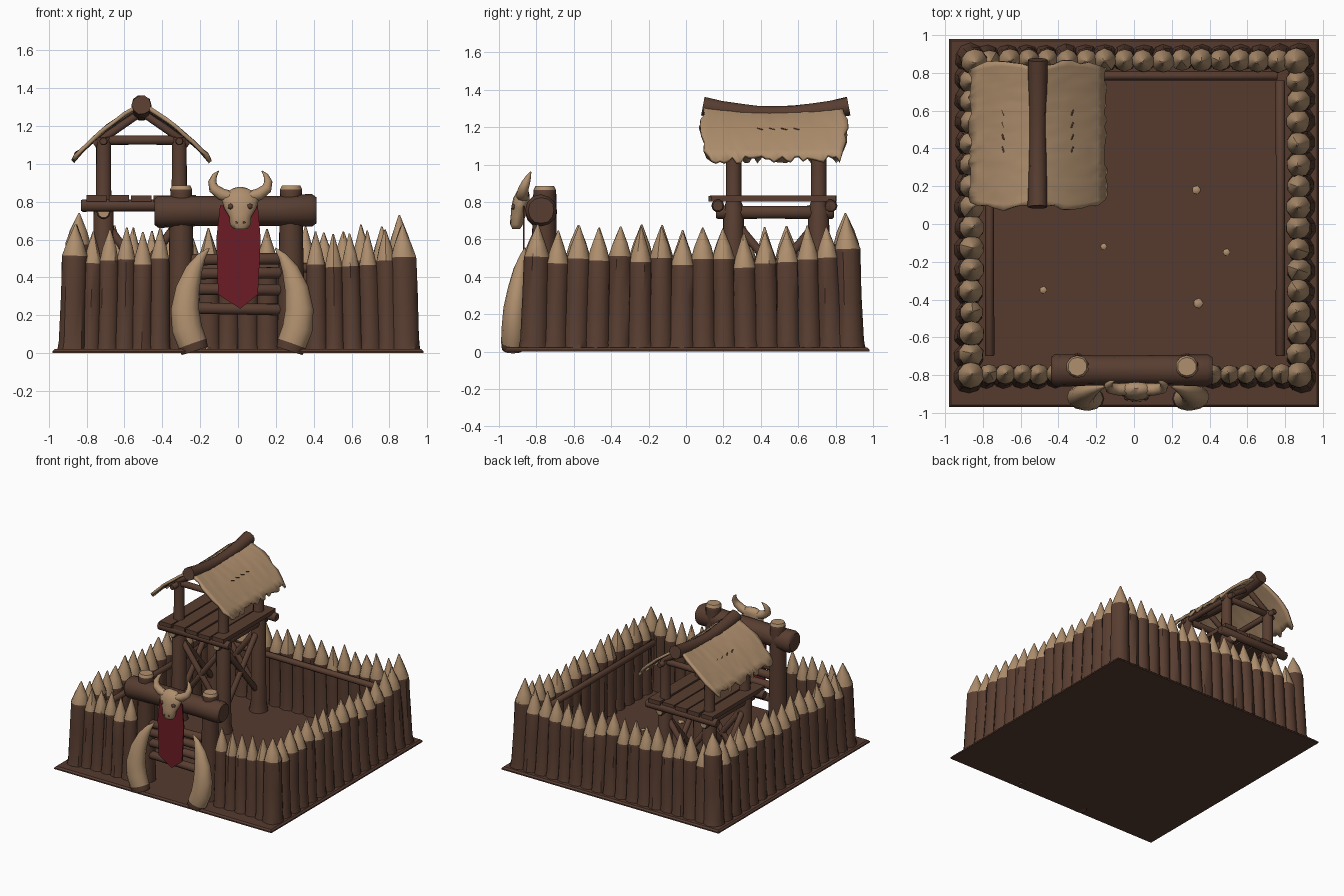
import bpy, bmesh, math, random
from mathutils import Vector

if "Cube" in bpy.data.objects:
    bpy.data.objects.remove(bpy.data.objects["Cube"])
random.seed(4)

def material(name, rgb):
    m = bpy.data.materials.new(name)
    m.diffuse_color = (*rgb, 1)
    m.use_nodes = True
    m.node_tree.nodes["Principled BSDF"].inputs["Base Color"].default_value = m.diffuse_color
    return m

WOOD = material("brown wood", (0.098, 0.047, 0.030))
BONE = material("pale bone", (0.43, 0.275, 0.155))
RED = material("red cloth", (0.15, 0.012, 0.018))
EARTH = material("brown earth", (0.092, 0.043, 0.028))

def finish(name, bm, mats, angle=50):
    bmesh.ops.recalc_face_normals(bm, faces=bm.faces)
    me = bpy.data.meshes.new(name)
    bm.to_mesh(me)
    bm.free()
    for m in mats:
        me.materials.append(m)
    ob = bpy.data.objects.new(name, me)
    bpy.context.collection.objects.link(ob)
    bpy.ops.object.select_all(action='DESELECT')
    ob.select_set(True)
    bpy.context.view_layer.objects.active = ob
    bpy.ops.object.shade_smooth_by_angle(angle=math.radians(angle))
    return ob

def tube(bm, pts, radii, sides=10, mats=None, caps=(0, 0), wobble=0.0):
    """Sweep an ellipse along a path; mats gives one material index per segment."""
    pts = [Vector(p) for p in pts]
    rings = []
    for i, p in enumerate(pts):
        t = (pts[min(i + 1, len(pts) - 1)] - pts[max(i - 1, 0)]).normalized()
        ref = Vector((0, 1, 0)) if abs(t.y) < 0.9 else Vector((1, 0, 0))
        u = (ref - t * ref.dot(t)).normalized()
        v = t.cross(u)
        r = radii[i] if isinstance(radii[i], tuple) else (radii[i], radii[i])
        ring = []
        for k in range(sides):
            a = 2 * math.pi * k / sides
            w = 1 + random.uniform(-wobble, wobble)
            ring.append(bm.verts.new(p + (u * math.cos(a) * r[0] + v * math.sin(a) * r[1]) * w))
        rings.append(ring)
    for i in range(len(rings) - 1):
        for k in range(sides):
            j = (k + 1) % sides
            f = bm.faces.new((rings[i][k], rings[i][j], rings[i + 1][j], rings[i + 1][k]))
            f.material_index = mats[i] if mats else 0
    for ring, c in ((rings[0][::-1], caps[0]), (rings[-1], caps[1])):
        bm.faces.new(ring).material_index = c

def beam(bm, a, b, r, caps=(0, 0)):
    """Straight log with slightly rounded ends."""
    a, b = Vector(a), Vector(b)
    d = (b - a).normalized() * r * 0.25
    tube(bm, [a, a + d, (a + b) / 2, b - d, b], [r * .8, r, r * .95, r, r * .8],
         caps=caps, wobble=0.03)

def box(bm, lo, hi):
    r = bmesh.ops.create_cube(bm, size=1)
    for v in r["verts"]:
        v.co = Vector([l + (c + .5) * (h - l) for l, h, c in zip(lo, hi, v.co)])

# Ground slab, bevelled edge
bm = bmesh.new()
box(bm, (-0.98, -0.97, 0), (0.98, 0.98, 0.022))
bmesh.ops.bevel(bm, geom=[e for e in bm.edges if all(v.co.z > 0.01 for v in e.verts)],
                offset=0.012, segments=1, affect='EDGES')
finish("ground_slab", bm, [EARTH], 30)

# Palisade walls of sharpened stakes
def stake(bm, x, y, r, top):
    s = top - random.uniform(0.16, 0.19)
    ox, oy = x * 0.018, y * 0.018          # slight inward lean
    jx, jy = random.uniform(-.008, .008), random.uniform(-.008, .008)
    p = lambda z: (x + ox * (1 - z / .5) + jx * z, y + oy * (1 - z / .5) + jy * z, z)
    tube(bm, [p(0.01), p(0.06), p(0.3), p(s - .02), p(s), p(s + .07), p(top)],
         [r * 1.2, r * 1.08, r * 1.03, r, r * .98, r * .66, 0.004],
         mats=[0, 0, 0, 0, 1, 1], caps=(0, 1), wobble=0.05)

def wall(name, a, b, n, r):
    bm = bmesh.new()
    for i in range(n):
        t = i / (n - 1)
        stake(bm, a[0] + (b[0] - a[0]) * t, a[1] + (b[1] - a[1]) * t,
              r * random.uniform(.95, 1.05), random.uniform(0.63, 0.68))
    finish(name, bm, [WOOD, BONE], 40)

wall("back_wall", (-0.76, 0.865), (0.76, 0.865), 16, 0.06)
wall("left_wall", (-0.86, -0.69), (-0.86, 0.76), 14, 0.064)
wall("right_wall", (0.87, -0.69), (0.87, 0.76), 14, 0.064)
wall("front_wall_left", (-0.77, -0.795), (-0.41, -0.795), 5, 0.053)
wall("front_wall_right", (0.41, -0.795), (0.78, -0.795), 5, 0.053)
bm = bmesh.new()
for x, y, h in ((-.85, .86, .74), (.86, .86, .73), (-.86, -.8, .68), (.87, -.8, .68)):
    stake(bm, x, y, 0.07, h)
finish("corner_stakes", bm, [WOOD, BONE], 40)

# Inner rails tying the stakes together
bm = bmesh.new()
beam(bm, (-.76, .785, .45), (.76, .785, .45), .025)
for x in (-.765, .775):
    beam(bm, (x, -.7, .45), (x, .76, .45), .025)
finish("wall_rails", bm, [WOOD])

# Gate posts, lintel and raised bars
bm = bmesh.new()
for x in (-.30, .28):
    tube(bm, [(x, -.76, .01), (x, -.76, .4), (x, -.755, .84), (x, -.755, .865), (x, -.755, .885)],
         [.078, .07, .06, .06, .05], mats=[0, 0, 0, 1], caps=(0, 1), wobble=.03)
finish("gate_posts", bm, [WOOD, BONE])
bm = bmesh.new()
tube(bm, [(-.44, -.775, .745), (-.42, -.775, .745), (-.2, -.775, .75), (.2, -.775, .75),
          (.39, -.775, .755), (.415, -.775, .755)], [.07, .086, .08, .08, .085, .07],
     sides=12, wobble=.03)
finish("gate_lintel", bm, [WOOD])
bm = bmesh.new()
for z in (.23, .335, .425, .5):
    beam(bm, (-.25, -.77, z + random.uniform(-.01, .01)), (.24, -.77, z), .032)
finish("gate_bars", bm, [WOOD])

# Pair of great tusks, with wooden sockets
for name, s in (("left_tusk", -1), ("right_tusk", 1)):
    bm = bmesh.new()
    prof = [(.25, -.925, .012, .072), (.262, -.925, .05, .078), (.292, -.92, .13, .08),
            (.302, -.915, .23, .075), (.288, -.90, .34, .063), (.255, -.885, .44, .045),
            (.215, -.87, .51, .024), (.175, -.86, .555, .004)]
    tube(bm, [(.022 + s * x, y, z) for x, y, z, r in prof],
         [(r * .82, r) for x, y, z, r in prof], sides=12, mats=[0] + [1] * 6, caps=(0, 1))
    finish(name, bm, [WOOD, BONE])

# Hanging banner with pointed end
bm = bmesh.new()
out = [(-.095, .78), (-.115, .6), (-.105, .31), (.012, .235), (.105, .31), (.12, .6), (.105, .78)]
f = bm.faces.new([bm.verts.new((x, -.872, z)) for x, z in out])
ext = bmesh.ops.extrude_face_region(bm, geom=[f])
bmesh.ops.translate(bm, vec=(0, .009, 0),
                    verts=[g for g in ext["geom"] if isinstance(g, bmesh.types.BMVert)])
finish("banner", bm, [RED], 30)

# Horned skull over the gate
bm = bmesh.new()
tube(bm, [(.012, -.855, .865), (.012, -.868, .85), (.012, -.88, .81), (.012, -.89, .765),
          (.012, -.90, .72), (.012, -.908, .68), (.012, -.908, .655)],
     [(.02, .04), (.035, .075), (.045, .098), (.045, .085), (.038, .058), (.034, .055), (.02, .035)],
     sides=12)
for s in (-1, 1):
    tube(bm, [(.012 + s * x, y, z) for x, y, z in
              ((.05, -.875, .825), (.10, -.875, .84), (.14, -.87, .87), (.148, -.855, .905),
               (.135, -.84, .94), (.115, -.83, .962))],
         [.032, .032, .028, .022, .013, .003], sides=8)
finish("horned_skull", bm, [BONE], 60)
bm = bmesh.new()
for x, z, r in ((-.038, .775, .018), (.062, .775, .018), (-.008, .69, .008), (.032, .69, .008)):
    n = bmesh.ops.create_icosphere(bm, subdivisions=1, radius=r)
    bmesh.ops.translate(bm, verts=n["verts"], vec=(x, -.918 if r > .01 else -.935, z))
finish("skull_sockets", bm, [WOOD])

# Watchtower frame: legs, braces, platform beams
CX, X0, X1, Y0, Y1 = -.51, -.71, -.31, .255, .71
bm = bmesh.new()
for x in (X0, X1):
    for y in (Y0, Y1):
        tube(bm, [(x, y, .01), (x, y, .1), (x, y, .76), (x, y, .8), (x, y, 1.14)],
             [.075, .06, .055, .042, .04], wobble=.03)
finish("tower_legs", bm, [WOOD])
bm = bmesh.new()
for a, b in ((.16, .70), (.70, .16)):
    for y in (Y0, Y1):
        beam(bm, (X0, y, a), (X1, y, b), .023)
    for x in (X0, X1):
        beam(bm, (x, Y0, a), (x, Y1, b), .023)
finish("tower_braces", bm, [WOOD])
bm = bmesh.new()
for x in (X0, X1):
    beam(bm, (x, .16, .745), (x, .79, .745), .037, (1, 1))
for y in (.17, .775):
    beam(bm, (-.83, y, .78), (-.19, y, .78), .034)
finish("platform_beams", bm, [WOOD, BONE])
bm = bmesh.new()
for i in range(5):
    x, e = -.80 + i * .118, random.uniform(-.015, .015)
    box(bm, (x, .135 + e, .802), (x + .106, .805 + e, .836 + e * .3))
finish("platform_planks", bm, [WOOD], 30)

# Roof frame and sagging ridge log
bm = bmesh.new()
for y in (Y0, Y1):
    beam(bm, (X0 - .02, y, 1.125), (X1 + .02, y, 1.125), .026)
    for x in (X0 - .05, X1 + .05):
        beam(bm, (x, y, 1.10), (CX, y, 1.275), .022)
for x in (X0, X1):
    beam(bm, (x, .16, 1.12), (x, .79, 1.12), .022)
finish("roof_frame", bm, [WOOD])
bm = bmesh.new()
tube(bm, [(CX, .09 + .78 * i / 8, 1.27 + .042 * ((i - 4) / 4) ** 2) for i in range(9)],
     [.052, .05, .048, .045, .045, .045, .048, .05, .052], wobble=.04)
finish("ridge_log", bm, [WOOD])

# Hide roof draped over the ridge with ragged eaves
def roof_z(t, s):
    return 1.285 - .15 * t - .105 * t * t + .03 * s * s * (1 - t)

bm = bmesh.new()
NU, NV, grid = 16, 32, []
for i in range(NU + 1):
    u = i / NU * 2 - 1
    t, row = abs(u), []
    for j in range(NV + 1):
        s = j / NV * 2 - 1
        k = random.uniform(-.03, .025) if t == 1 else 0
        x = CX + u * .355 * (1 + k)
        y = .47 + s * (.355 + .035 * math.sin(math.pi * t) + (random.uniform(-.01, .01) if abs(s) == 1 else 0))
        row.append(bm.verts.new((x, y, roof_z(t, s) - k * .8 + random.uniform(-.003, .003))))
    grid.append(row)
for i in range(NU):
    for j in range(NV):
        bm.faces.new((grid[i][j], grid[i + 1][j], grid[i + 1][j + 1], grid[i][j + 1]))
ob = finish("hide_roof", bm, [BONE], 60)
mod = ob.modifiers.new("thickness", 'SOLIDIFY')
mod.thickness, mod.offset = .02, 0

# Stitches on the hide
bm = bmesh.new()
for u in (-1, 1):
    for i in range(4):
        y, t = .38 + i * .065, .5
        z = roof_z(t, 0) + .010
        beam(bm, (CX + u * .355 * t, y, z), (CX + u * .355 * (t + .03), y + .03, z - .008), .005)
finish("roof_stitches", bm, [WOOD])

# Pale stones in the yard
bm = bmesh.new()
for x, y, r in ((.33, .18, .024), (-.16, -.12, .018), (.49, -.15, .02), (-.48, -.35, .02), (.34, -.42, .028)):
    n = bmesh.ops.create_icosphere(bm, subdivisions=1, radius=r)
    for v in n["verts"]:
        v.co = (v.co.x + x, v.co.y + y, v.co.z * .5 + .024)
finish("yard_stones", bm, [BONE])
